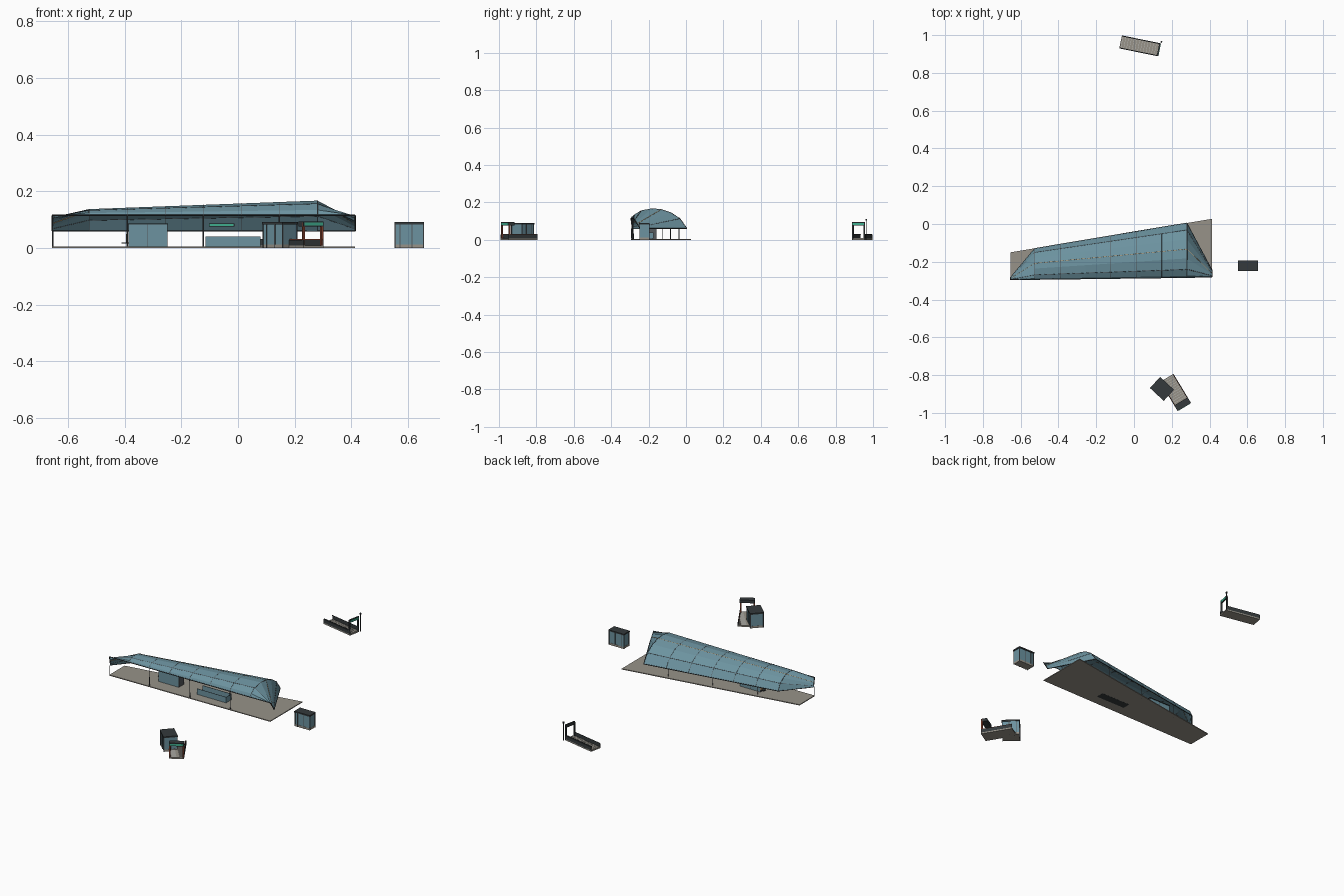
import bpy, bmesh
from math import radians, cos, sin
from mathutils import Matrix, Vector

cube = bpy.data.objects.get("Cube")
if cube:
    bpy.data.objects.remove(cube, do_unlink=True)


def material(name, r, g, b):
    m = bpy.data.materials.new(name)
    m.use_nodes = True
    m.diffuse_color = (r, g, b, 1)
    m.node_tree.nodes["Principled BSDF"].inputs["Base Color"].default_value = (r, g, b, 1)
    return m


GLASS = material("teal glass", .15, .29, .35)
STONE = material("paving beige", .31, .29, .25)
DARK = material("charcoal", .035, .042, .045)
FRAME = material("frame grey", .09, .10, .11)
RED = material("rust red", .27, .06, .03)
GREEN = material("sign green", .05, .42, .27)
ORANGE = material("pale orange", .55, .34, .16)
PALE = material("pale grey", .5, .5, .48)


def mesh_object(name, bm, mat):
    bmesh.ops.recalc_face_normals(bm, faces=bm.faces)
    me = bpy.data.meshes.new(name)
    bm.to_mesh(me)
    bm.free()
    me.materials.append(mat)
    ob = bpy.data.objects.new(name, me)
    bpy.context.collection.objects.link(ob)
    return ob


def box(name, mat, x, y, z, at=None):
    """Box from (low, high) ranges, optionally placed in a local frame."""
    bm = bmesh.new()
    bmesh.ops.create_cube(bm, size=1)
    for v in bm.verts:
        v.co = Vector([a + (b - a) * (c + .5) for (a, b), c in zip((x, y, z), v.co)])
    if at:
        bm.transform(at)
    return mesh_object(name, bm, mat)


def prism(name, mat, outline, z0, z1):
    bm = bmesh.new()
    face = bm.faces.new([bm.verts.new((x, y, z0)) for x, y in outline])
    top = bmesh.ops.extrude_face_region(bm, geom=[face])["geom"]
    for v in top:
        if isinstance(v, bmesh.types.BMVert):
            v.co.z = z1
    return mesh_object(name, bm, mat)


def bar(name, mat, points, radius):
    cu = bpy.data.curves.new(name, "CURVE")
    cu.dimensions = "3D"
    cu.bevel_depth = radius
    cu.bevel_resolution = 0
    cu.use_fill_caps = True
    sp = cu.splines.new("POLY")
    sp.points.add(len(points) - 1)
    for p, co in zip(sp.points, points):
        p.co = (*co, 1)
    cu.materials.append(mat)
    ob = bpy.data.objects.new(name, cu)
    bpy.context.collection.objects.link(ob)
    return ob


def frame(x, y, degrees):
    return Matrix.Translation((x, y, 0)) @ Matrix.Rotation(radians(degrees), 4, "Z")


# Platform slab
prism("platform", STONE, [(-.655, -.295), (.412, -.28), (.412, .027), (-.655, -.15)], 0, .005)

# Canopy: arched sections that close to a short upright edge at each tip
EAVE, BACK = .115, .06
ARCH = [(0, 0), (.03, .36), (.15, .78), (.35, 1), (.52, .96), (.7, .8), (.87, .5), (1, 0)]
RIDGE = 3
X0, X1 = -.525, .28


def section(x):
    t = (x - X0) / (X1 - X0)
    front, back, top = -.293 + .01 * t, -.13 + .135 * t, .136 + .03 * t
    pts = []
    for i, (u, h) in enumerate(ARCH):
        low = EAVE if i <= RIDGE else BACK
        pts.append(Vector((x, front + (back - front) * u, low + (top - low) * h)))
    return pts


def tip(x, front, back):
    return [Vector((x, front + (back - front) * u, EAVE + (BACK - EAVE) * u)) for u, h in ARCH]


ribs = [section(X0 + (X1 - X0) * i / 6) for i in range(7)]
rows = [tip(-.655, -.295, -.285)] + ribs + [tip(.413, -.28, -.245)]
bm = bmesh.new()
grid = [[bm.verts.new(p) for p in row] for row in rows]
for a, b in zip(grid, grid[1:]):
    for j in range(len(ARCH) - 1):
        bm.faces.new((a[j], b[j], b[j + 1], a[j + 1]))
canopy = mesh_object("canopy_glazing", bm, GLASS)
solid = canopy.modifiers.new("thickness", "SOLIDIFY")
solid.thickness = .002
solid.offset = 0

for i, rib in enumerate(ribs):
    bar(f"canopy_rib_{i}", FRAME, rib, .0022)
for j, mat in ((0, DARK), (2, FRAME), (4, ORANGE), (6, FRAME), (7, DARK)):
    bar(f"canopy_purlin_{j}", mat, [r[j] for r in rows], .0025 if mat == DARK else .0018)
for row in (rows[0], rows[-1]):
    bar("canopy_tip_edge", DARK, [row[0], row[-1]], .0025)

# Canopy posts, front and back
bar("corner_post", FRAME, [(-.653, -.293, 0), (-.653, -.293, BACK)], .002)
for i in (1, 3, 5):
    f, b = ribs[i][0], ribs[i][-1]
    bar("front_post", FRAME, [(f.x, f.y + .004, 0), f], .0025)
    bar("back_post", FRAME, [(b.x, b.y - .02, 0), (b.x, b.y - .02, .075)], .002)

# Glazed lift box under the canopy
box("lift_glass", GLASS, (-.385, -.25), (-.21, -.16), (.005, .083))
box("lift_roof", DARK, (-.388, -.247), (-.213, -.157), (.083, .087))
for x in (-.385, -.318, -.25):
    box("lift_mullion", FRAME, (x - .001, x + .001), (-.211, -.159), (.005, .083))
box("ticket_machine", ORANGE, (-.395, -.387), (-.17, -.16), (.018, .05))
box("machine_shelf", DARK, (-.41, -.385), (-.18, -.16), (.016, .02))

# Stairwell with glass balustrade and hanging sign
box("stairwell_floor", DARK, (-.115, .075), (-.225, -.178), (-.0005, .006))
for y in (-.227, -.176):
    box("balustrade_side", GLASS, (-.115, .08), (y - .001, y + .001), (.006, .04))
    bar("balustrade_rail", FRAME, [(-.115, y, .04), (.08, y, .04)], .0012)
box("balustrade_end", GLASS, (.078, .08), (-.227, -.176), (.006, .04))
box("hanging_sign", DARK, (-.103, -.012), (-.218, -.21), (.076, .086))
box("hanging_sign_face", GREEN, (-.1, -.015), (-.22, -.218), (.078, .084))


# Glazed booths
def booth(name, at, w, d):
    hw, hd = w / 2 - .003, d / 2 - .003
    box(name + "_base", STONE, (-hw, hw), (-hd, hd), (0, .012), at)
    box(name + "_glass", GLASS, (-hw + .001, hw - .001), (-hd + .001, hd - .001), (.012, .084), at)
    box(name + "_roof", DARK, (-w / 2, w / 2), (-d / 2, d / 2), (.083, .091), at)
    for x in (-hw, -hw * .65, hw * .2, hw):
        for y in (-hd, hd):
            box(name + "_mullion", FRAME, (x - .0018, x + .0018), (y - .0018, y + .0018), (0, .084), at)


booth("east_booth", frame(.604, -.222, 0), .105, .056)
booth("south_booth", frame(.148, -.873, -43), .1, .08)


# Stair entrances: walled ramp with steps and a sign gate at the outer end
def entrance(name, at, length, width, post, hood, mast):
    hl, hw = length / 2, width / 2
    box(name + "_floor", STONE, (-hl, hl), (-hw, hw), (0, .008), at)
    steps = 14
    for i in range(steps):
        x = -hl + length * (i + .5) / steps
        box(name + "_step_edge", PALE, (x - .001, x + .001), (-hw + .004, hw - .004), (.008, .0095), at)
    for s in (-1, 1):
        y = s * (hw - .002)
        box(name + "_wall", DARK, (-hl, hl), (y - .002, y + .002), (0, .028), at)
        y = s * (hw - .004)
        box(name + "_post", post, (hl - .01, hl - .002), (y - .004, y + .004), (0, .09), at)
        box(name + "_rail", post, (-hl, hl), (y - .001, y + .001), (.028, .032), at)
    box(name + "_sign", DARK, (hl - hood, hl - .001), (-hw, hw), (.076, .094), at)
    box(name + "_sign_face", GREEN, (hl - .001, hl + .001), (-hw + .004, hw - .004), (.079, .09), at)
    if mast:
        y = hw + .008
        box(name + "_mast", DARK, (hl, hl + .004), (y - .002, y + .002), (0, .104), at)
        box(name + "_lamp", DARK, (hl - .002, hl + .006), (y - .004, y + .004), (.104, .112), at)


entrance("south_entrance", frame(.22, -.892, -59), .18, .083, RED, .035, False)
entrance("north_entrance", frame(.032, .943, -11.5), .21, .07, DARK, .008, True)
